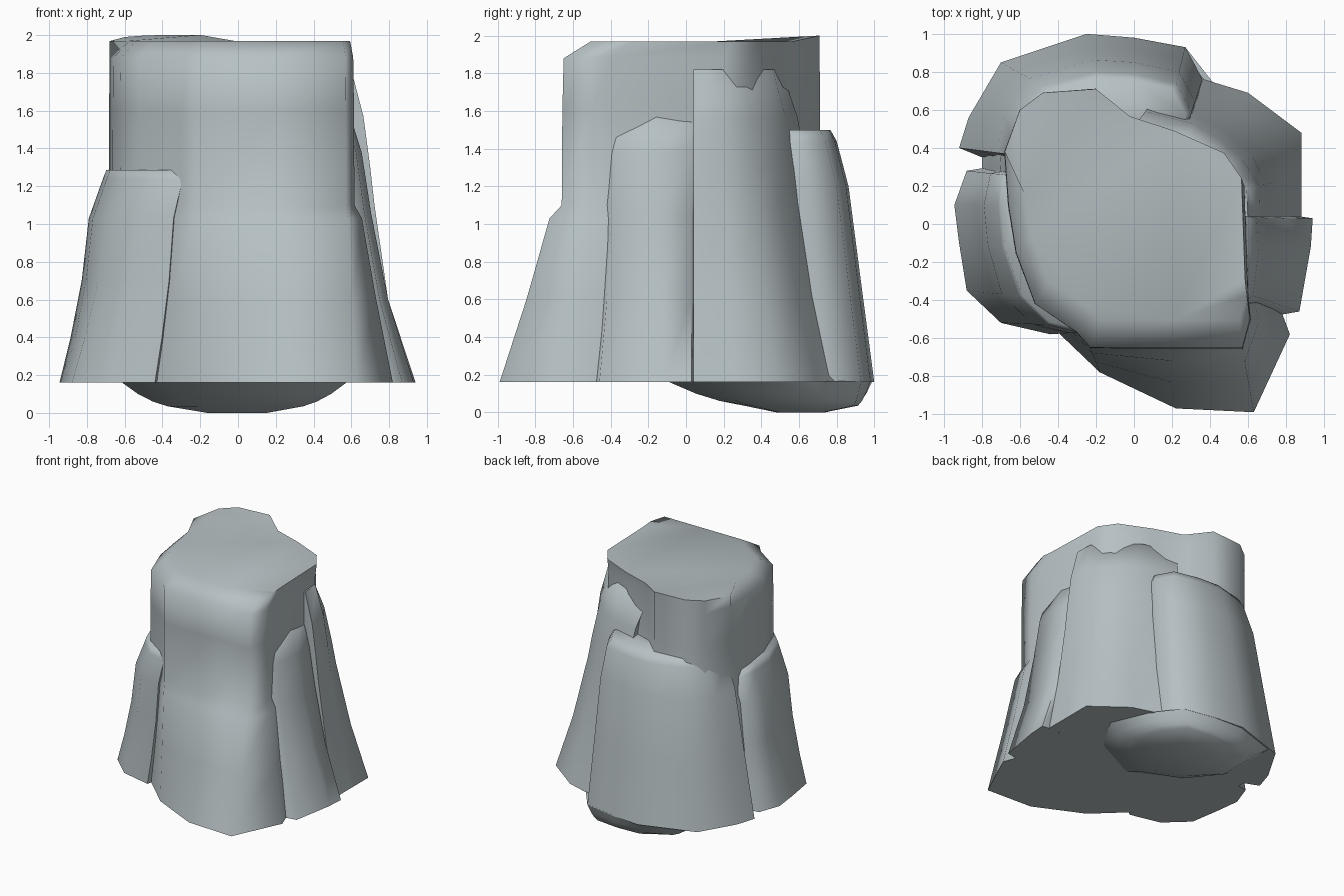
import bpy, bmesh, math

if "Cube" in bpy.data.objects:
    bpy.data.objects.remove(bpy.data.objects["Cube"])

stone = bpy.data.materials.new("grey_stone")
stone.diffuse_color = (0.47, 0.53, 0.55, 1)
stone.use_nodes = True
stone.node_tree.nodes["Principled BSDF"].inputs["Base Color"].default_value = stone.diffuse_color


def loft(name, top, base, levels, shoulder=None, crest=None, angle=75):
    """Stack rings blended from top outline (t=0) to base outline (t=1).
    shoulder = (z, scale_x, scale_y, centre_x, centre_y) adds a shrunken cap ring;
    points passing the crest rule keep their place and rise slightly."""
    bm = bmesh.new()
    rings = []
    if shoulder:
        z, sx, sy, cx, cy = shoulder
        rings.append([bm.verts.new((x, y, z + 0.1 * (y - 0.4)) if crest and crest(x, y) else
                                   (cx + (x - cx) * sx, cy + (y - cy) * sy, z))
                      for x, y in top])
    for z, t in levels:
        rings.append([bm.verts.new((a + (c - a) * t, b + (d - b) * t, z))
                      for (a, b), (c, d) in zip(top, base)])
    n = len(top)
    for r0, r1 in zip(rings, rings[1:]):
        for i in range(n):
            j = (i + 1) % n
            bm.faces.new((r0[i], r0[j], r1[j], r1[i]))
    bm.faces.new(rings[0])
    bm.faces.new(rings[-1])
    bmesh.ops.triangulate(bm, faces=[f for f in bm.faces if len(f.verts) > 4])
    bmesh.ops.recalc_face_normals(bm, faces=bm.faces)
    me = bpy.data.meshes.new(name)
    bm.to_mesh(me)
    bm.free()
    me.materials.append(stone)
    ob = bpy.data.objects.new(name, me)
    bpy.context.collection.objects.link(ob)
    bpy.ops.object.select_all(action='DESELECT')
    ob.select_set(True)
    bpy.context.view_layer.objects.active = ob
    bpy.ops.object.shade_smooth_by_angle(angle=math.radians(angle))
    return ob


# main column with the flared front foot and a raised back-left crest
loft("rock_core",
     [(-.68, .38), (-.6, .6), (-.48, .69), (-.2, .71), (-.06, .57), (.2, .48),
      (.48, .35), (.58, .2), (.6, -.4), (.61, -.5), (.57, -.65), (.2, -.65),
      (-.23, -.65), (-.3, -.57), (-.52, -.42), (-.62, -.15), (-.66, .1)],
     [(-.8, .38), (-.62, .65), (-.45, .75), (-.2, .8), (0, .8), (.3, .7),
      (.6, .55), (.76, .25), (.76, -.42), (.82, -.58), (.63, -.99), (.22, -.97),
      (-.18, -.78), (-.4, -.57), (-.6, -.4), (-.75, -.15), (-.8, .1)],
     [(1.88, 0), (1.6, .02), (1.1, .03), (1.03, .22), (.6, .58), (.16, 1)],
     shoulder=(1.97, .92, .88, .4, .55), crest=lambda x, y: x < -.1 and y > .35)

# slab on the front left
loft("left_slab",
     [(-.29, -.57), (-.45, -.53), (-.6, -.38), (-.69, -.12), (-.71, .1),
      (-.69, .26), (-.55, .28), (-.25, -.3)],
     [(-.44, -.58), (-.7, -.52), (-.88, -.35), (-.92, -.1), (-.945, .1),
      (-.88, .28), (-.7, .31), (-.35, -.3)],
     [(1.24, .02), (1.03, .34), (.7, .5), (.4, .75), (.16, 1)],
     shoulder=(1.285, .97, .93, -.29, -.3))

# broad slab on the back
loft("back_slab",
     [(-.61, .36), (-.58, .58), (-.47, .72), (-.2, .79), (0, .78), (.22, .73),
      (.3, .58), (.2, .3), (-.4, .3)],
     [(-.92, .4), (-.87, .56), (-.7, .85), (-.25, 1.0), (0, .98), (.27, .93),
      (.36, .76), (.3, .4), (-.7, .31)],
     [(1.44, .05), (1.2, .35), (.7, .66), (.16, 1)],
     shoulder=(1.5, .94, .92, -.15, .5))

# back right slab, its top tapering into the core
loft("back_right_slab",
     [(.05, .58), (.3, .52), (.45, .43), (.55, .34), (.65, .2), (.655, .04), (.4, .04), (.1, .35)],
     [(.27, .88), (.37, .76), (.6, .69), (.88, .48), (.88, .25), (.88, .04), (.5, .04), (.25, .4)],
     [(1.82, -.25), (1.57, .04), (1.3, .2), (1.1, .3), (.6, .62), (.16, 1)])

# right slab, its top tapering into the core
loft("right_slab",
     [(.62, .05), (.65, .03), (.66, -.15), (.63, -.38), (.57, -.42), (.45, -.2)],
     [(.8, .05), (.94, .03), (.93, -.12), (.87, -.46), (.7, -.49), (.5, -.2)],
     [(1.62, -.3), (1.38, -.02), (1.05, .17), (.6, .5), (.16, 1)])

# rounded bulge under the back, meeting the core underside
loft("underside_bulge",
     [(-.36, .8), (-.2, .9), (0, .91), (.2, .89), (.34, .72), (.33, .5),
      (.2, .36), (0, .33), (-.2, .36), (-.36, .5)],
     [(-.62, .87), (-.25, .99), (0, .98), (.27, .93), (.45, .7), (.58, .4),
      (.4, .1), (0, -.1), (-.4, .1), (-.62, .4)],
     [(0.035, .05), (.06, .35), (.1, .65), (.165, 1)],
     shoulder=(0, .45, .45, 0, .6))
